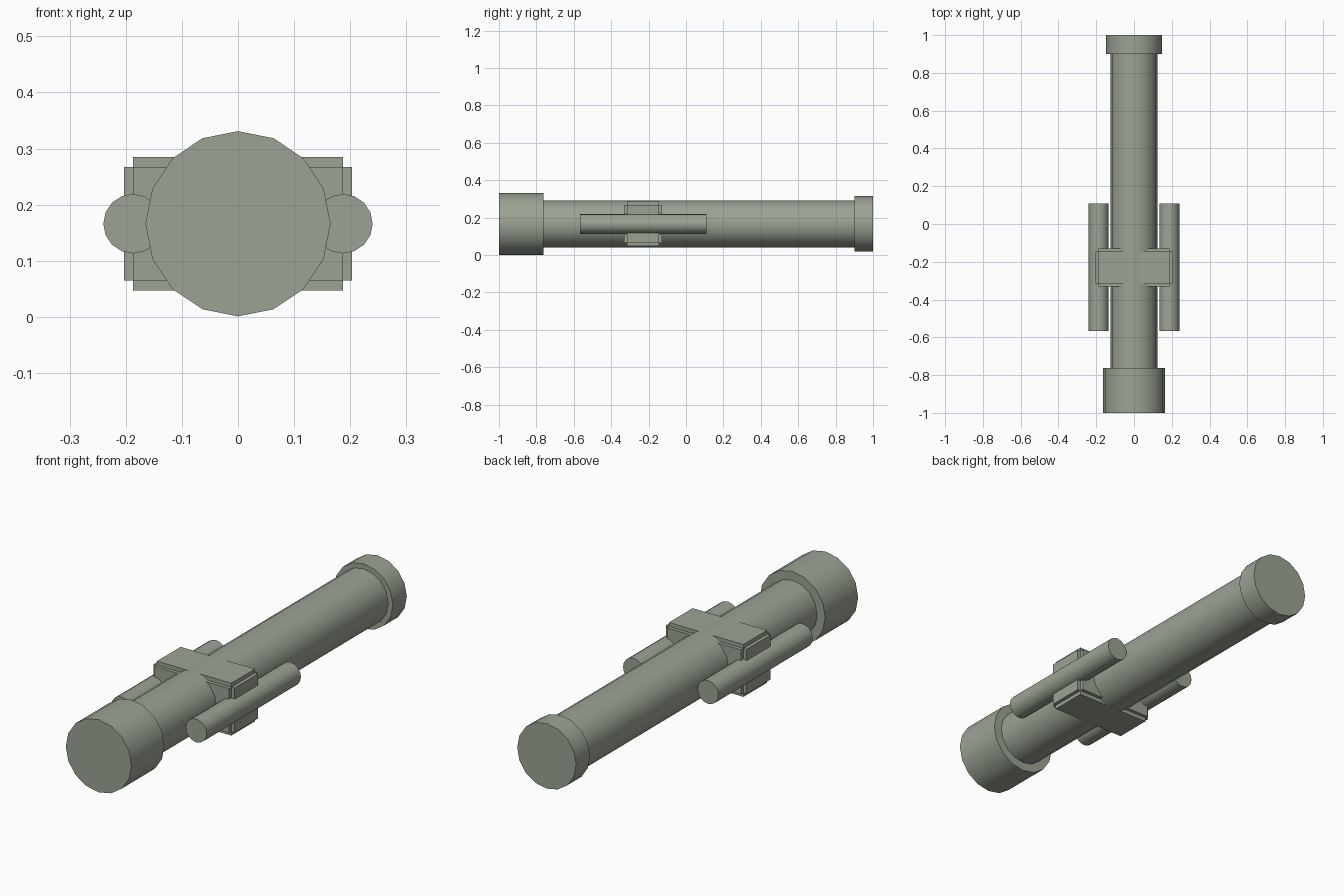
import bpy, bmesh
from math import radians
from mathutils import Matrix, Vector

if "Cube" in bpy.data.objects:
    bpy.data.objects.remove(bpy.data.objects["Cube"])

AXIS_Z = 0.166  # height of the tube's centre line

olive = bpy.data.materials.new("olive_grey")
olive.diffuse_color = (0.33, 0.37, 0.295, 1)
olive.use_nodes = True
olive.node_tree.nodes["Principled BSDF"].inputs["Base Color"].default_value = olive.diffuse_color


def finish(name, bm):
    mesh = bpy.data.meshes.new(name)
    bm.to_mesh(mesh)
    bm.free()
    mesh.materials.append(olive)
    obj = bpy.data.objects.new(name, mesh)
    bpy.context.collection.objects.link(obj)
    return obj


def rod(name, radius, y0, y1, x=0.0):
    """16-sided cylinder lying along y."""
    bm = bmesh.new()
    place = Matrix.Translation((x, (y0 + y1) / 2, AXIS_Z)) @ Matrix.Rotation(radians(90), 4, 'X')
    bmesh.ops.create_cone(bm, cap_ends=True, segments=16, radius1=radius,
                          radius2=radius, depth=y1 - y0, matrix=place)
    obj = finish(name, bm)
    bpy.ops.object.select_all(action='DESELECT')
    obj.select_set(True)
    bpy.context.view_layer.objects.active = obj
    bpy.ops.object.shade_smooth_by_angle(angle=radians(30))
    return obj


# Main tube with its two end caps
rod("main_tube", 0.125, -0.78, 0.92)
rod("front_cap", 0.165, -1.0, -0.763)
rod("rear_cap", 0.148, 0.9, 1.0)

# Side rods
for side, label in ((-1, "left"), (1, "right")):
    rod(label + "_side_rod", 0.053, -0.567, 0.109, side * 0.187)

# Bracket: a block with a raised panel on every face
bm = bmesh.new()
for size in ((0.374, 0.17, 0.238), (0.406, 0.17, 0.202), (0.374, 0.202, 0.202)):
    bmesh.ops.create_cube(bm, size=1, matrix=Matrix.Translation((0, -0.23, AXIS_Z))
                          @ Matrix.Diagonal(Vector((*size, 1))))
finish("bracket", bm)
